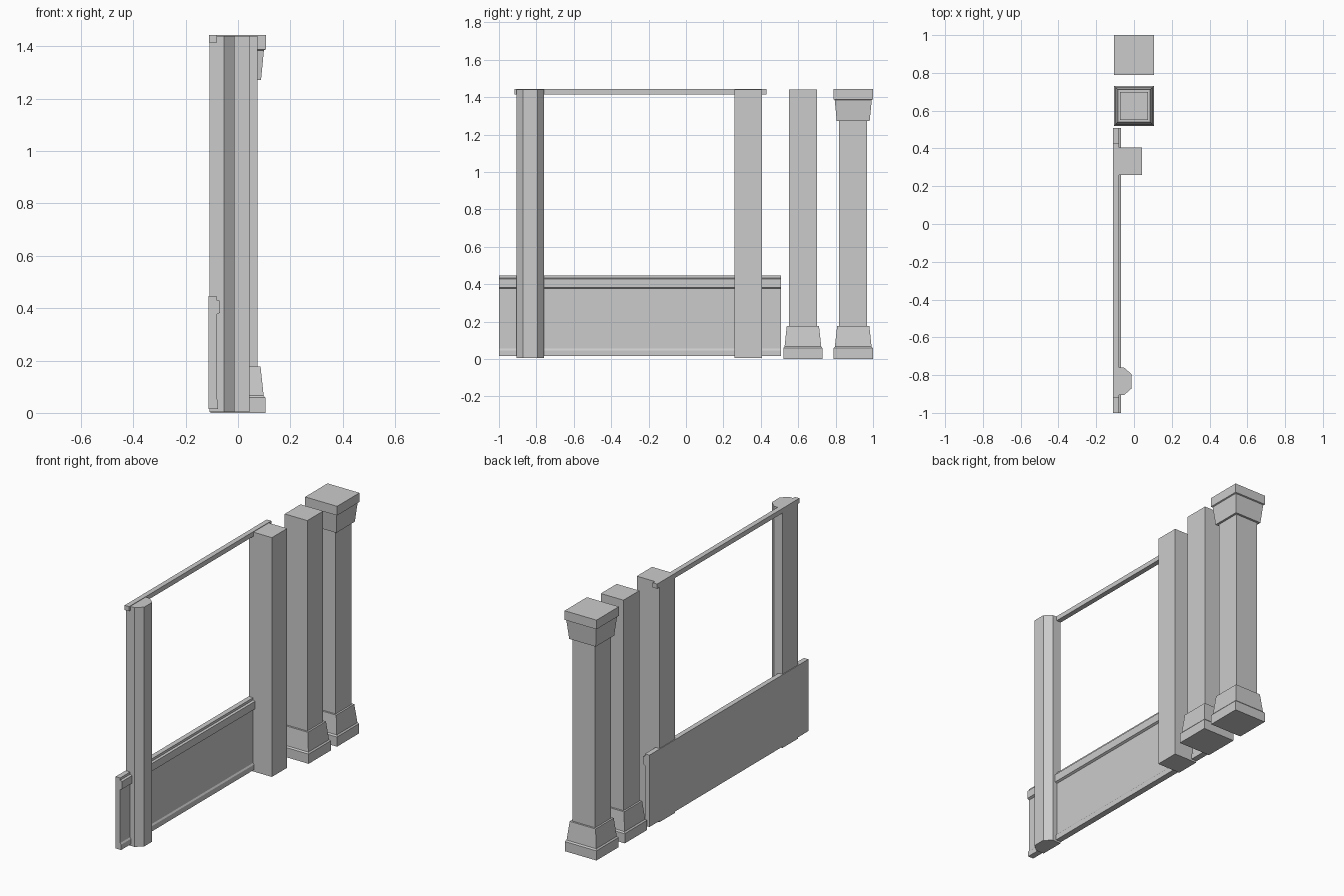
import bpy, bmesh

if "Cube" in bpy.data.objects:
    bpy.data.objects.remove(bpy.data.objects["Cube"])


def finish(name, bm):
    bmesh.ops.recalc_face_normals(bm, faces=bm.faces[:])
    me = bpy.data.meshes.new(name)
    bm.to_mesh(me)
    bm.free()
    ob = bpy.data.objects.new(name, me)
    bpy.context.collection.objects.link(ob)
    return ob


def loft(name, rings):
    """Join equal-length rings of points into a closed solid."""
    bm = bmesh.new()
    loops = [[bm.verts.new(p) for p in ring] for ring in rings]
    n = len(loops[0])
    for a, b in zip(loops, loops[1:]):
        for i in range(n):
            j = (i + 1) % n
            bm.faces.new((a[i], a[j], b[j], b[i]))
    bm.faces.new(loops[0])
    bm.faces.new(loops[-1])
    return finish(name, bm)


def square_stack(name, y, profile):
    """Square solid from (half width, z) steps."""
    return loft(name, [[(sx * h, y + sy * h, z) for sx, sy in
                        ((-1, -1), (1, -1), (1, 1), (-1, 1))] for h, z in profile])


def upright(name, plan, z0, z1):
    return loft(name, [[(x, y, z) for x, y in plan] for z in (z0, z1)])


def along_y(name, section, y0, y1):
    return loft(name, [[(x, y, z) for x, z in section] for y in (y0, y1)])


TOP, BACK = 1.44, -0.108
base = [(0.105, 0), (0.105, 0.058), (0.098, 0.066), (0.086, 0.177), (0.075, 0.177)]
capital = [(0.075, 1.272), (0.088, 1.272), (0.099, 1.385), (0.106, 1.388), (0.106, 1.443)]

# Free-standing columns: full one with capital, plain-topped one
square_stack("column_with_capital", 0.894, base + capital)
square_stack("column_plain_top", 0.625, base + [(0.075, TOP)])

# Square pilaster against the wall
upright("square_pilaster", [(BACK, 0.26), (0.043, 0.26), (0.043, 0.405), (BACK, 0.405)], 0.004, TOP)

# Chamfered pilaster
c, h, ch = -0.833, 0.073, 0.038
upright("chamfered_pilaster",
        [(BACK, c - h), (-0.053, c - h), (-0.013, c - ch),
         (-0.013, c + ch), (-0.053, c + h), (BACK, c + h)], 0.004, TOP)

# Low wall panel with cap moulding and baseboard
along_y("wall_panel",
        [(-0.112, 0.015), (-0.076, 0.015), (-0.076, 0.046), (-0.082, 0.055),
         (-0.082, 0.376), (-0.069, 0.382), (-0.069, 0.428), (-0.082, 0.432),
         (-0.082, 0.446), (-0.112, 0.446)], -1.0, 0.507)

# Top rail
along_y("top_rail", [(-0.11, 1.415), (-0.08, 1.415), (-0.08, 1.443), (-0.11, 1.443)], -0.918, 0.43)
